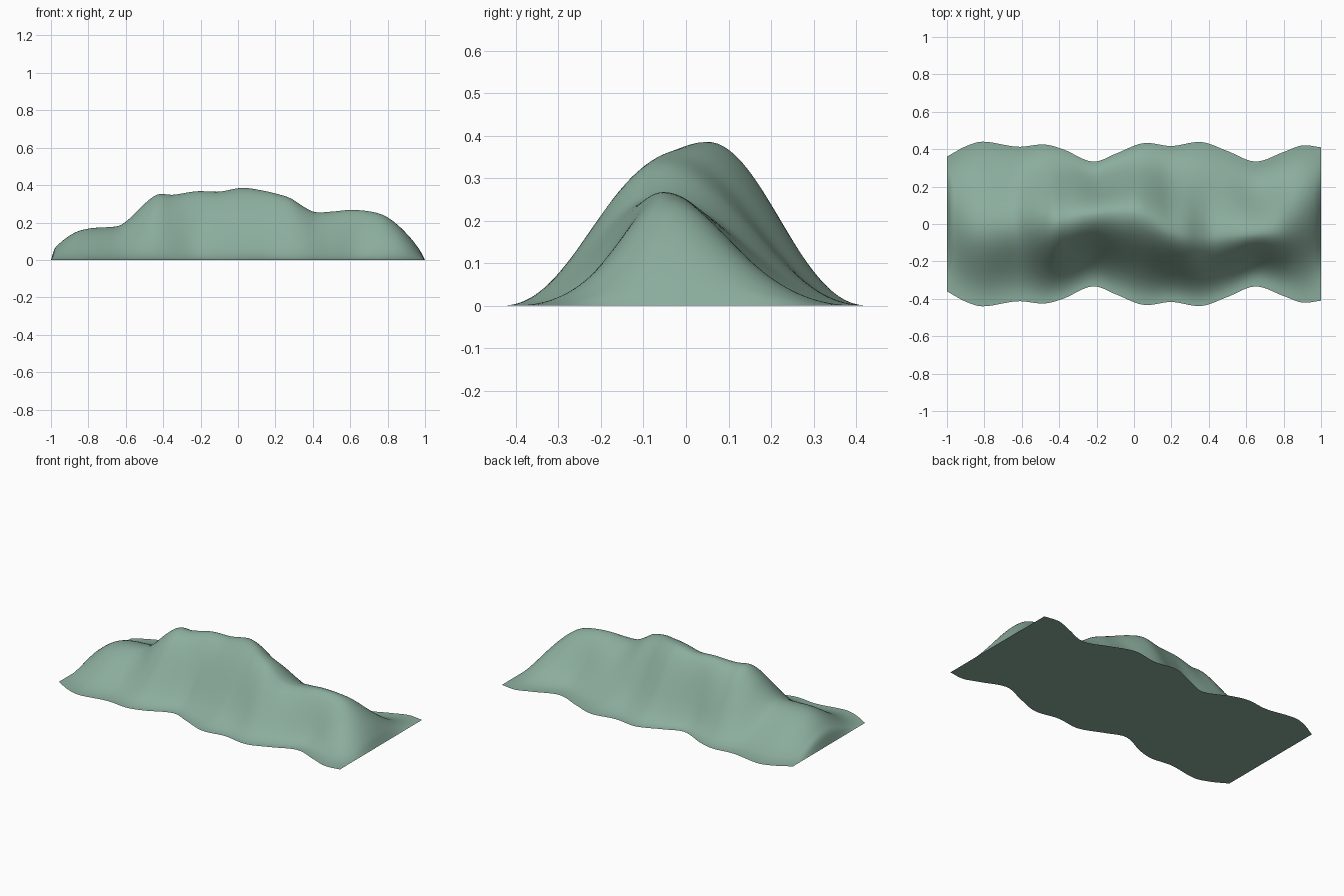
import bpy, bmesh, math

if "Cube" in bpy.data.objects:
    bpy.data.objects.remove(bpy.data.objects["Cube"])

# Ridge crest height along x
CREST = [(-1, 0), (-.98, .06), (-.95, .092), (-.9, .13), (-.85, .155), (-.78, .17), (-.7, .175),
         (-.63, .185), (-.57, .23), (-.5, .30), (-.43, .35), (-.35, .348), (-.22, .367), (-.1, .365),
         (.02, .385), (.12, .373), (.2, .355), (.28, .33), (.35, .285), (.41, .256), (.5, .258),
         (.6, .267), (.7, .26), (.78, .238), (.85, .19), (.92, .12), (.97, .055), (1, 0)]
# Half width of the wavy foot along x
FOOT = [(-1, .36), (-.9, .415), (-.81, .44), (-.62, .413), (-.48, .425), (-.38, .40), (-.22, .333),
        (-.1, .375), (.05, .432), (.2, .417), (.36, .438), (.5, .39), (.65, .334), (.8, .385),
        (.9, .42), (1, .41)]
# Sideways wander of the crest along x
WANDER = [(-1, 0), (-.8, -.02), (-.6, .0), (-.4, .01), (-.25, .045), (0, .055), (.1, .02),
          (.2, -.035), (.35, -.07), (.5, -.06), (.65, -.05), (.85, -.03), (1, 0)]


def curve(points, x):
    """Smooth interpolation through control points."""
    n = len(points)

    def slope(i):
        a, b = points[max(i - 1, 0)], points[min(i + 1, n - 1)]
        return (b[1] - a[1]) / (b[0] - a[0])

    i = 0
    while i < n - 2 and x > points[i + 1][0]:
        i += 1
    (x0, y0), (x1, y1) = points[i], points[i + 1]
    h = x1 - x0
    t = (x - x0) / h
    return ((2*t**3 - 3*t**2 + 1) * y0 + (t**3 - 2*t**2 + t) * h * slope(i)
            + (3*t**2 - 2*t**3) * y1 + (t**3 - t**2) * h * slope(i + 1))


NX, NY = 140, 64
bm = bmesh.new()
rows = []
for i in range(NX + 1):
    x = math.sin(math.pi / 2 * (2 * i / NX - 1))
    crest, foot, mid = curve(CREST, x), curve(FOOT, x), curve(WANDER, x)
    power = 1.15 + .35 * math.exp(-((x - .7) / .2) ** 2)
    row = []
    for j in range(NY + 1):
        s = 2 * j / NY - 1
        y = mid + s * (foot - mid if s > 0 else foot + mid)
        z = max(crest, 0) * max(math.cos(math.pi / 2 * s), 0) ** (2 * power)
        row.append(bm.verts.new((x, y, z if abs(s) < 1 else 0)))
    rows.append(row)

# Sloping sides of the ridge
for a, b in zip(rows, rows[1:]):
    for j in range(NY):
        bm.faces.new((a[j], b[j], b[j + 1], a[j + 1])).smooth = True

# Flat underside, in strips between the two feet
base = [[bm.verts.new((r[k].co.x, r[k].co.y, 0)) for k in (0, NY)] for r in rows]
for a, b in zip(base, base[1:]):
    bm.faces.new((a[0], a[1], b[1], b[0]))
bmesh.ops.remove_doubles(bm, verts=bm.verts, dist=1e-6)

mesh = bpy.data.meshes.new("mountain_ridge")
bm.to_mesh(mesh)
bm.free()
ridge = bpy.data.objects.new("mountain_ridge", mesh)
bpy.context.collection.objects.link(ridge)

green = bpy.data.materials.new("sage_green")
green.diffuse_color = (.26, .42, .34, 1)
green.use_nodes = True
green.node_tree.nodes["Principled BSDF"].inputs["Base Color"].default_value = green.diffuse_color
mesh.materials.append(green)

bpy.context.view_layer.objects.active = ridge
ridge.select_set(True)
bpy.ops.object.shade_smooth_by_angle(angle=math.radians(40))
